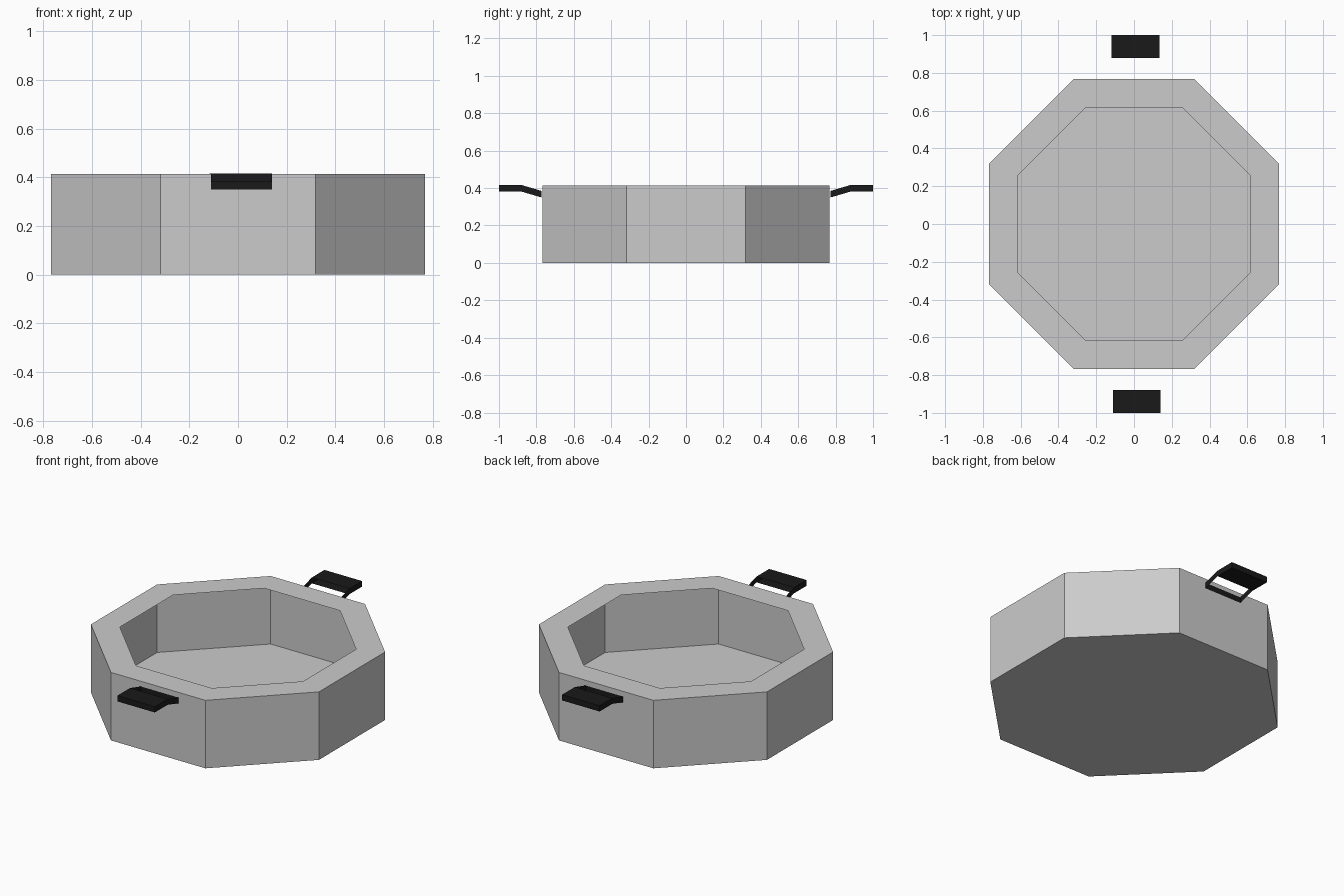
import bpy, bmesh
from math import pi, cos, sin

if "Cube" in bpy.data.objects:
    bpy.data.objects.remove(bpy.data.objects["Cube"])

PAN_TOP = 0.414
APOTHEM, RIM_APOTHEM = 0.768, 0.617


def make_object(name, bm, mat=None):
    bm.normal_update()
    mesh = bpy.data.meshes.new(name)
    bm.to_mesh(mesh)
    bm.free()
    obj = bpy.data.objects.new(name, mesh)
    bpy.context.collection.objects.link(obj)
    if mat:
        mesh.materials.append(mat)
    return obj


def octagon(bm, apothem, z):
    r = apothem / cos(pi / 8)
    return [bm.verts.new((r * cos(pi / 8 + i * pi / 4), r * sin(pi / 8 + i * pi / 4), z))
            for i in range(8)]


def bridge(bm, a, b):
    for i in range(8):
        j = (i + 1) % 8
        bm.faces.new((a[i], a[j], b[j], b[i]))


# Pan: thin octagonal shell with a flat rim turned inward
bm = bmesh.new()
base = octagon(bm, APOTHEM, 0)
top = octagon(bm, APOTHEM, PAN_TOP)
rim = octagon(bm, RIM_APOTHEM, PAN_TOP)
bm.faces.new(base[::-1])
bridge(bm, base, top)
bridge(bm, top, rim)
make_object("pan_body", bm)

black = bpy.data.materials.new("black_grip")
black.diffuse_color = (0.01, 0.01, 0.01, 1)
black.use_nodes = True
black.node_tree.nodes["Principled BSDF"].inputs["Base Color"].default_value = black.diffuse_color

# Handle side profile, from the pan wall outward: (distance, bottom z, top z)
PROFILE = [(0.773, 0.35, 0.385), (0.878, 0.381, 0.416), (1.0, 0.381, 0.416)]


def handle(name, side, centre_x, half_width=0.126):
    bm = bmesh.new()
    rings = []
    for d, low, high in PROFILE:
        rings.append([bm.verts.new((centre_x + sx * half_width, side * d, z))
                      for sx, z in ((-1, low), (1, low), (1, high), (-1, high))])
    wall, bend, tip = rings
    # Thin mounting plate and grip end
    bm.faces.new(wall)
    bm.faces.new(tip)
    # Sloped arms are open above and below, the grip is closed
    for a, b, sides in ((wall, bend, (1, 3)), (bend, tip, (0, 1, 2, 3))):
        for i in sides:
            j = (i + 1) % 4
            bm.faces.new((a[i], a[j], b[j], b[i]))
    bmesh.ops.recalc_face_normals(bm, faces=bm.faces)
    make_object(name, bm, black)


handle("front_handle", -1, 0.014)
handle("back_handle", 1, 0.008)
